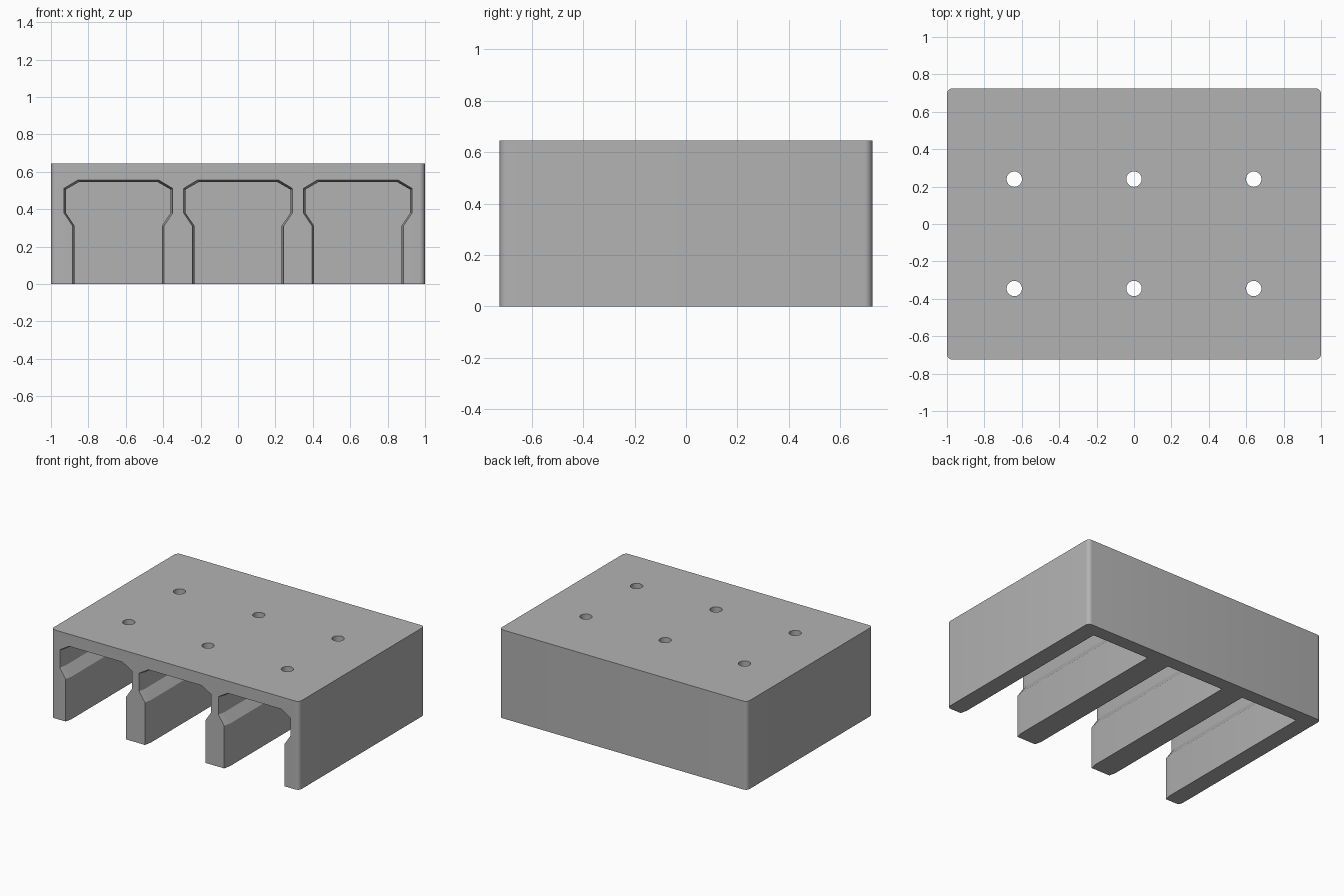
import bpy
import bmesh
from mathutils import Matrix

WIDTH, DEPTH, HEIGHT = 2.0, 1.45, 0.645
FRONT, BACK = -DEPTH / 2, DEPTH / 2
PITCH = 0.64

cube = bpy.data.objects.get("Cube")
if cube:
    bpy.data.objects.remove(cube, do_unlink=True)

grey = bpy.data.materials.new("plain grey")
grey.use_nodes = True
colour = (0.45, 0.45, 0.45, 1)
grey.diffuse_color = colour
grey.node_tree.nodes["Principled BSDF"].inputs["Base Color"].default_value = colour


def make_object(name, bm):
    bmesh.ops.recalc_face_normals(bm, faces=bm.faces)
    mesh = bpy.data.meshes.new(name)
    bm.to_mesh(mesh)
    bm.free()
    mesh.materials.append(grey)
    obj = bpy.data.objects.new(name, mesh)
    bpy.context.collection.objects.link(obj)
    return obj


def slot_section(bm, x, y, grow):
    # Half profile of the slot, mirrored about its centre
    half = [(0.233 + grow, -0.1), (0.233 + grow, 0.31), (0.28 + grow, 0.38),
            (0.28 + grow, 0.505 + grow / 2), (0.21 + grow / 2, 0.545 + grow)]
    outline = half + [(-px, pz) for px, pz in reversed(half)]
    return [bm.verts.new((x + px, y, pz)) for px, pz in outline]


# Block with rounded upright corners
bm = bmesh.new()
bmesh.ops.create_cube(bm, size=1)
bmesh.ops.scale(bm, vec=(WIDTH, DEPTH, HEIGHT), verts=bm.verts)
bmesh.ops.translate(bm, vec=(0, 0, HEIGHT / 2), verts=bm.verts)
uprights = [e for e in bm.edges if abs(e.verts[0].co.z - e.verts[1].co.z) > 0.1]
bmesh.ops.bevel(bm, geom=uprights, offset=0.03, segments=6, profile=0.5, affect='EDGES')
block = make_object("slotted_block", bm)

# Slot cutters, flared at the open front and closed at the back
bm = bmesh.new()
for x in (-PITCH, 0, PITCH):
    rings = [slot_section(bm, x, y, grow) for y, grow in
             ((FRONT - 0.1, 0.011), (FRONT, 0.011), (FRONT + 0.05, 0), (BACK - 0.1, 0))]
    for a, b in zip(rings, rings[1:]):
        for i in range(len(a)):
            j = (i + 1) % len(a)
            bm.faces.new((a[i], a[j], b[j], b[i]))
    bm.faces.new(rings[0])
    bm.faces.new(rings[-1])
slots = make_object("slot_cutter", bm)

# Screw hole cutters through the roof
bm = bmesh.new()
for x in (-PITCH, 0, PITCH):
    for y in (-0.345, 0.24):
        bmesh.ops.create_cone(bm, cap_ends=True, segments=32, radius1=0.041, radius2=0.041,
                              depth=0.3, matrix=Matrix.Translation((x, y, 0.6)))
holes = make_object("hole_cutter", bm)

# Cut the block
bpy.ops.object.select_all(action='DESELECT')
block.select_set(True)
bpy.context.view_layer.objects.active = block
for cutter in (slots, holes):
    cutter.hide_render = True
    mod = block.modifiers.new("cut", 'BOOLEAN')
    mod.operation = 'DIFFERENCE'
    mod.solver = 'EXACT'
    mod.object = cutter
    bpy.ops.object.modifier_apply(modifier=mod.name)
    bpy.data.objects.remove(cutter, do_unlink=True)

bpy.ops.object.shade_smooth_by_angle(angle=0.44)
